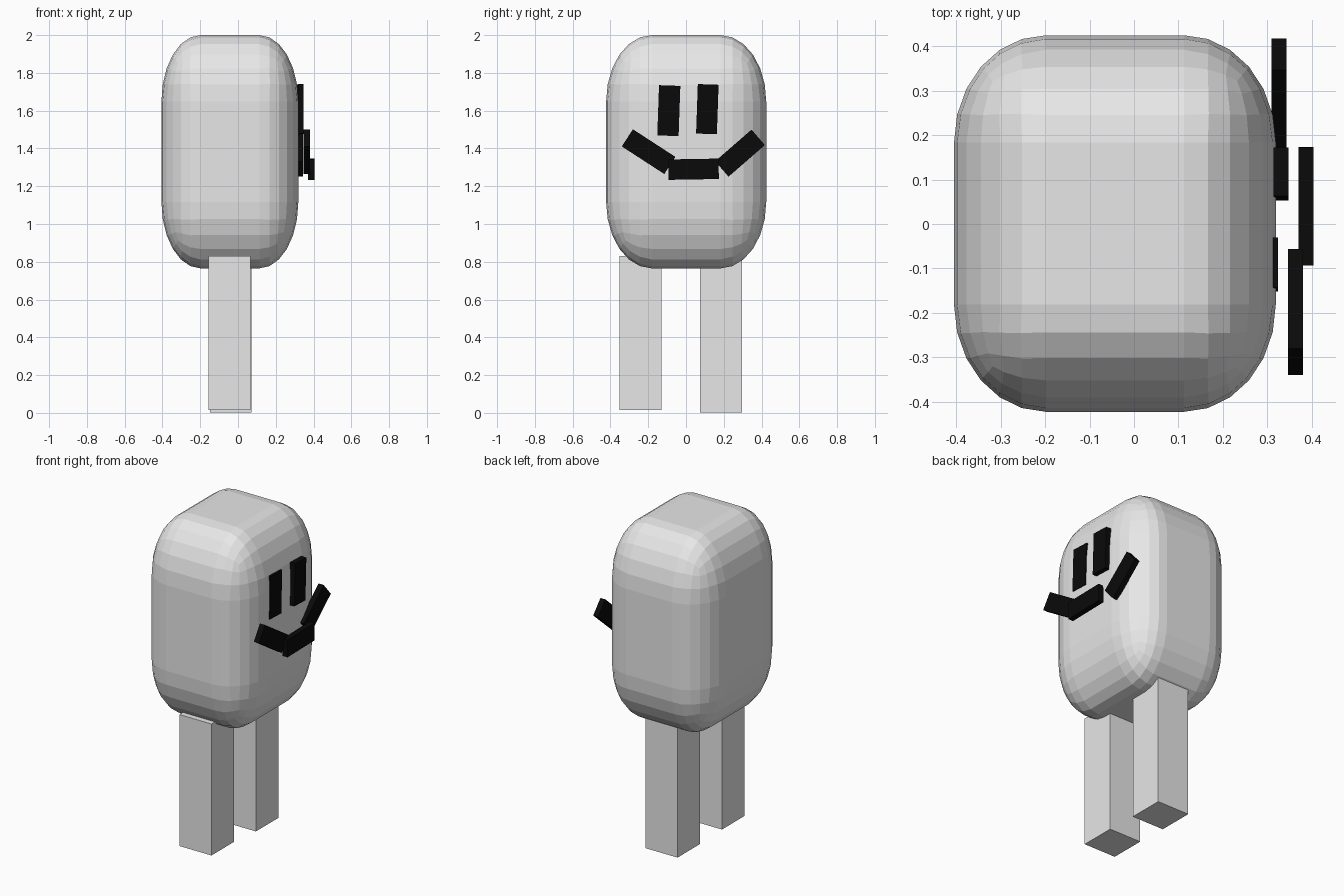
import bpy
import math

if "Cube" in bpy.data.objects:
    bpy.data.objects.remove(bpy.data.objects["Cube"])


def material(name, color):
    m = bpy.data.materials.new(name)
    m.diffuse_color = (*color, 1.0)
    m.use_nodes = True
    m.node_tree.nodes["Principled BSDF"].inputs["Base Color"].default_value = m.diffuse_color
    return m


grey = material("light grey", (0.8, 0.8, 0.8))
black = material("black", (0.003, 0.003, 0.003))


def box(name, center, size, mat, tilt=0.0):
    """Box with given full size, tilted about the x axis in degrees."""
    bpy.ops.mesh.primitive_cube_add(size=1, location=center,
                                    rotation=(math.radians(tilt), 0, 0))
    ob = bpy.context.object
    ob.name = name
    ob.scale = size
    ob.data.materials.append(mat)
    return ob


# Body: rounded cube stretched to shape, flat facets
bpy.ops.mesh.primitive_cube_add(size=2, location=(-0.043, 0.001, 1.3825))
body = bpy.context.object
body.name = "body"
body.scale = (0.3625, 0.424, 0.6175)
body.data.materials.append(grey)
bevel = body.modifiers.new("rounding", "BEVEL")
bevel.width = 0.57
bevel.segments = 6
bevel.limit_method = "NONE"

# Legs
box("front_leg", (-0.045, -0.242, 0.4225), (0.22, 0.222, 0.815), grey)
box("back_leg", (-0.039, 0.185, 0.41), (0.22, 0.222, 0.815), grey)

# Face bars on the right side: name, centre, length along y, height, tilt
face = [
    ("front_eye", (0.307, -0.091, 1.60), 0.113, 0.266, -2),
    ("back_eye", (0.331, 0.113, 1.608), 0.110, 0.262, -2),
    ("mouth_front", (0.364, -0.198, 1.383), 0.268, 0.108, -33),
    ("mouth_middle", (0.387, 0.040, 1.290), 0.266, 0.108, 1),
    ("mouth_back", (0.327, 0.286, 1.375), 0.255, 0.108, 41),
]
for name, center, length, height, tilt in face:
    box(name, center, (0.034, length, height), black, tilt)
